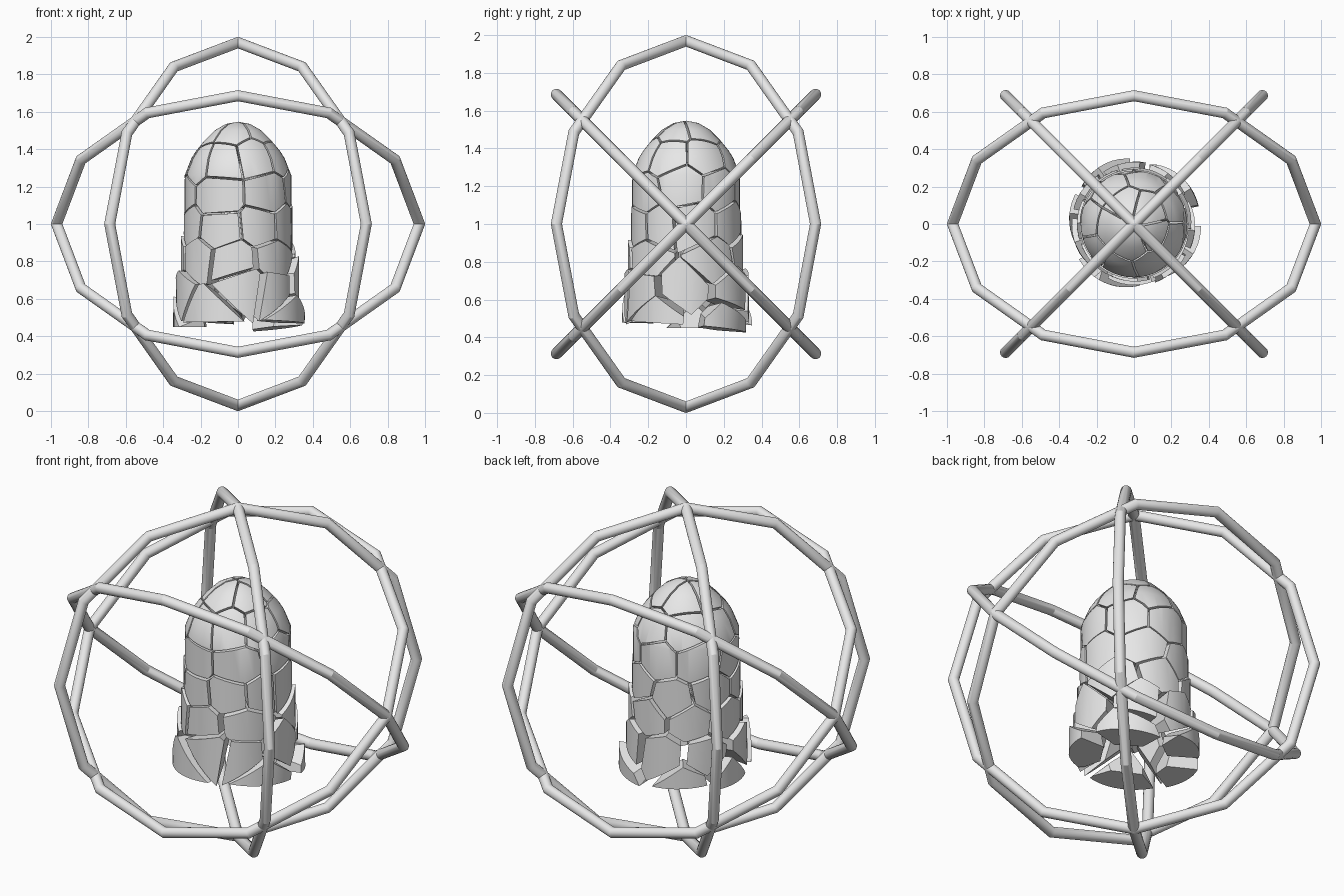
import bpy, bmesh, math, random
from mathutils import Vector, Matrix

random.seed(4)
cube = bpy.data.objects.get("Cube")
if cube:
    bpy.data.objects.remove(cube, do_unlink=True)

grey = bpy.data.materials.new("pale_grey")
grey.use_nodes = True
grey.diffuse_color = (0.8, 0.8, 0.8, 1)
grey.node_tree.nodes["Principled BSDF"].inputs["Base Color"].default_value = (0.8, 0.8, 0.8, 1)


def finish(obj, name, angle):
    obj.name = name
    obj.data.materials.append(grey)
    bpy.ops.object.select_all(action='DESELECT')
    obj.select_set(True)
    bpy.context.view_layer.objects.active = obj
    bpy.ops.object.shade_smooth_by_angle(angle=math.radians(angle))


# Cage: four twelve-sided rings, two tilted about x and two upright
q = math.pi / 4
rings = {
    "tilted_ring_front": (q, 0, 0),
    "tilted_ring_back": (-q, 0, 0),
    "upright_ring_left": (math.pi / 2, 0, q),
    "upright_ring_right": (math.pi / 2, 0, -q),
}
for name, rotation in rings.items():
    bpy.ops.mesh.primitive_torus_add(
        major_segments=12, minor_segments=20, major_radius=0.97,
        minor_radius=0.03, location=(0, 0, 1), rotation=rotation)
    finish(bpy.context.object, name, 25)


# Solid round-nosed body, turned from a profile
def make_body():
    profile = [(0, 0.46), (0.285, 0.46), (0.285, 1.26), (0.25, 1.35), (0.225, 1.39),
               (0.18, 1.445), (0.125, 1.5), (0.065, 1.535), (0, 1.547)]
    bm = bmesh.new()
    verts = [bm.verts.new((r, 0, z)) for r, z in profile]
    edges = [bm.edges.new(pair) for pair in zip(verts, verts[1:])]
    bmesh.ops.spin(bm, geom=verts + edges, cent=(0, 0, 0), axis=(0, 0, 1),
                   angle=math.tau, steps=48)
    bmesh.ops.remove_doubles(bm, verts=bm.verts, dist=0.0005)
    bmesh.ops.recalc_face_normals(bm, faces=bm.faces)
    return bm


# Shard centres: height, radius and the angles around the axis
rows = [
    (1.47, 0.10, (-100, -30, 45, 115, 190)),
    (1.34, 0.20, (-112, -65, -25, 28, 75, 125, 175, 215)),
    (1.17, 0.22, (-115, -52, -5, 42, 90, 140, 190)),
    (0.98, 0.22, (-112, -62, -30, 5, 62, 110, 155, 205)),
    (0.82, 0.22, (-138, -96, -48, 30, 80, 130, 175)),
    (0.63, 0.23, (-165, -84, -52, -3, 55, 100, 145)),
    (0.50, 0.23, (-120, -28, 42, 125, 170)),
]
seeds = []
for z, r, angles in rows:
    for a in map(math.radians, angles):
        seeds.append(Vector((r * math.cos(a), r * math.sin(a), z + random.uniform(-0.03, 0.03))))
shard_count = len(seeds)
seeds += [Vector((0, 0, z)) for z in (0.55, 0.75, 0.98, 1.2)]


# Cut one convex shard: keep what lies nearest to its seed
def cut_shard(body, seed):
    bm = body.copy()
    for other in sorted(seeds, key=lambda s: (s - seed).length)[1:]:
        normal = (other - seed).normalized()
        bmesh.ops.bisect_plane(
            bm, geom=bm.verts[:] + bm.edges[:] + bm.faces[:], dist=1e-5,
            plane_co=(seed + other) / 2 - normal * 0.005, plane_no=normal, clear_outer=True)
        rim = [e for e in bm.edges if e.is_boundary]
        if rim:
            bmesh.ops.edgeloop_fill(bm, edges=rim)
    bmesh.ops.recalc_face_normals(bm, faces=bm.faces)
    return bm


# Shards drift outward and tumble more towards the open base
body = make_body()
for i, seed in enumerate(seeds):
    core = i >= shard_count
    if core and seed.z < 0.9:
        continue
    bm = cut_shard(body, seed)
    drop = max(0, 1.2 - seed.z)
    if not core:
        out = Vector((seed.x, seed.y, 0)).normalized()
        tilt = [random.uniform(-1, 1) * 0.2 * drop ** 2 for _ in range(3)]
        turn = Matrix.Rotation(tilt[0], 4, out) @ Matrix.Rotation(tilt[1], 4, 'Z')
        move = Matrix.Translation(out * 0.14 * drop ** 2 + Vector((0, 0, tilt[2] * 0.2)))
        bmesh.ops.transform(bm, verts=bm.verts, matrix=move @ Matrix.Translation(seed)
                            @ turn @ Matrix.Translation(-seed))
    name = "core_shard" if core else "body_shard"
    mesh = bpy.data.meshes.new(name)
    bm.to_mesh(mesh)
    bm.free()
    obj = bpy.data.objects.new(name, mesh)
    bpy.context.collection.objects.link(obj)
    finish(obj, f"{name}_{i + 1}", 25)
body.free()
